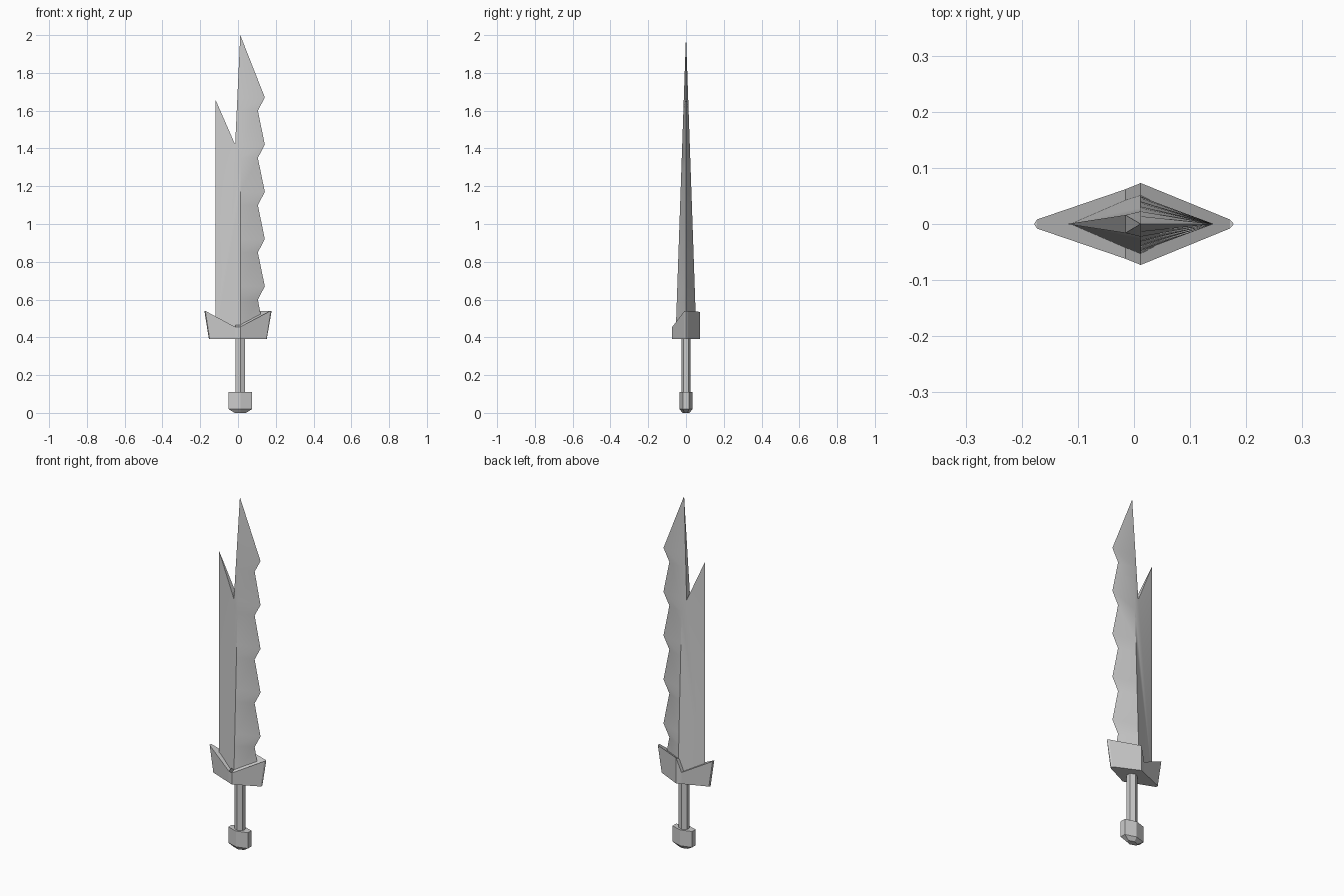
import bpy, bmesh

if "Cube" in bpy.data.objects:
    bpy.data.objects.remove(bpy.data.objects["Cube"])

CX = 0.012  # x of the blade ridge, grip and pommel


def make(name, verts, faces):
    mesh = bpy.data.meshes.new(name)
    mesh.from_pydata(verts, [], faces)
    bm = bmesh.new()
    bm.from_mesh(mesh)
    bmesh.ops.remove_doubles(bm, verts=bm.verts, dist=1e-5)
    bmesh.ops.recalc_face_normals(bm, faces=bm.faces)
    bm.to_mesh(mesh)
    bm.free()
    obj = bpy.data.objects.new(name, mesh)
    bpy.context.collection.objects.link(obj)
    return obj


def loft(name, rings):
    """Skin a stack of equal-sized rings and cap both ends."""
    n = len(rings[0])
    verts = [v for r in rings for v in r]
    faces = [(k*n + i, k*n + (i+1) % n, (k+1)*n + (i+1) % n, (k+1)*n + i)
             for k in range(len(rings) - 1) for i in range(n)]
    faces += [tuple(range(n)), tuple(range((len(rings)-1)*n, len(rings)*n))]
    return make(name, verts, faces)


def hexagon(hx, hy, flat, z):
    """Hexagon pointed towards front and back, with flat sides."""
    return [(CX + x, y, z) for x, y in
            ((0, -hy), (hx, -flat), (hx, flat), (0, hy), (-hx, flat), (-hx, -flat))]


# Blade: tapering diamond section, saw-toothed right edge, notched left side
def ridge(z):
    return 0.054 * (2 - z) / 1.56


teeth = [(0.14, 0.42)]
for i in range(5):
    teeth += [(0.105, 0.60 + 0.25*i), (0.142, 0.67 + 0.25*i)]
tip = (CX, 0, 2.0)
notch_y = ridge(1.42) * 0.8
verts, faces = [], []


def face(*pts):
    faces.append(tuple(range(len(verts), len(verts) + len(pts))))
    verts.extend(pts)


for s in (-1, 1):
    spine = [(CX, s*ridge(z), z) for _, z in teeth]
    edge = [(x, 0, z) for x, z in teeth]
    for i in range(len(teeth) - 1):
        face(spine[i], edge[i], edge[i+1])
        face(spine[i], edge[i+1], spine[i+1])
    face(spine[-1], edge[-1], tip)
    notch = (-0.015, s*notch_y, 1.42)
    low, high = (-0.12, 0, 0.42), (-0.12, 0, 1.66)
    face(low, high, notch)
    for a, b in zip(spine, spine[1:]):
        # below the notch the panel fans from the left edge, above from the notch
        face(notch if a[2] >= 1.3 else low, a, b)
        if b[2] > 1.3 and a[2] < 1.3:
            face(low, b, notch)
    face(notch, spine[-1], tip)
nf, nb = (-0.015, -notch_y, 1.42), (-0.015, notch_y, 1.42)
face((-0.12, 0, 1.66), nf, nb)
face(nf, nb, tip)
face((-0.12, 0, 0.42), (CX, -ridge(0.42), 0.42), (0.14, 0, 0.42), (CX, ridge(0.42), 0.42))
blade = make("blade", verts, faces)
bpy.context.view_layer.objects.active = blade
blade.select_set(True)
bpy.ops.object.shade_smooth_by_angle(angle=0.52)

# Guard: diamond plan with raised tips, back right quarter left full height
half = [(-0.15, 0.008), (-0.015, 0.062), (CX, 0.073), (0.148, 0.008)]
tops = [(-0.173, 0.54), (-0.015, 0.455), (CX, 0.455), (0.171, 0.54)]
front = [[(x, -y, 0.39) for x, y in half],
         [(tx, -y, z) for (x, y), (tx, z) in zip(half, tops)]]
back = [[(x, -y, z) for x, y, z in row] for row in front]
back[1][2] = (CX, 0.073, 0.535)
left = [(-0.154, 0, 0.39), (-0.178, 0, 0.54)]
right = [(0.152, 0, 0.39), (0.178, 0, 0.54)]
verts, faces = [], []
for side in (front, back):
    lo = [left[0]] + side[0] + [right[0]]
    hi = [left[1]] + side[1] + [right[1]]
    for i in range(5):
        face(lo[i], lo[i+1], hi[i+1], hi[i])
for k in (0, 1):
    f, b = front[k], back[k]
    face(left[k], f[0], b[0])
    for i in range(3):
        face(f[i], f[i+1], b[i+1], b[i])
    face(right[k], f[3], b[3])
make("guard", verts, faces)

# Grip and pommel
loft("grip", [hexagon(0.026, 0.025, 0.012, z) for z in (0.10, 0.41)])
loft("pommel", [hexagon(0.03, 0.018, 0.008, 0.0), hexagon(0.062, 0.035, 0.016, 0.02),
                hexagon(0.062, 0.035, 0.016, 0.11)])
